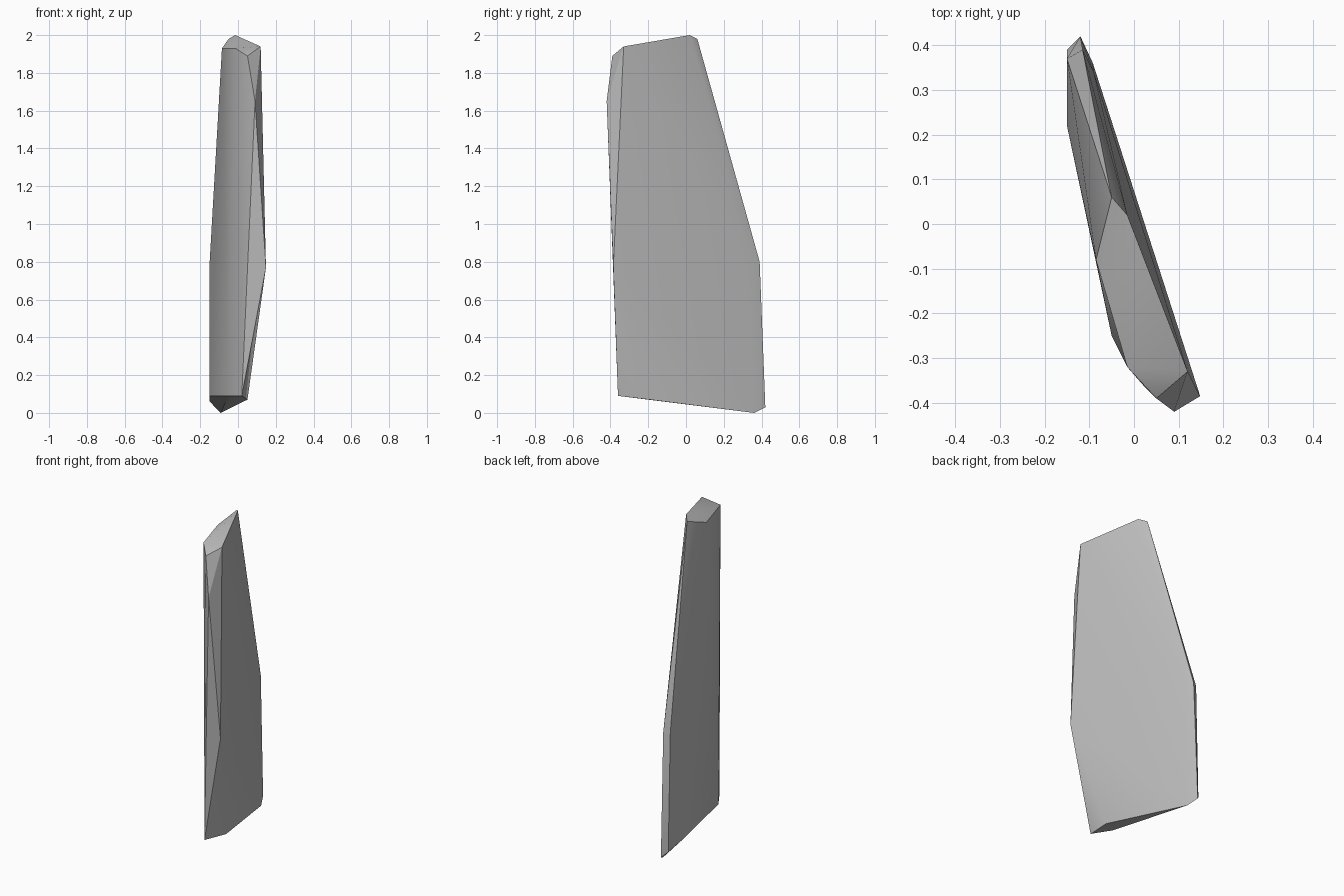
import bpy
import bmesh
import math

cube = bpy.data.objects.get("Cube")
if cube:
    bpy.data.objects.remove(cube, do_unlink=True)


def make_material(name, color):
    mat = bpy.data.materials.new(name)
    mat.use_nodes = True
    mat.diffuse_color = color
    mat.node_tree.nodes["Principled BSDF"].inputs["Base Color"].default_value = color
    return mat


def make_hull(name, corners, mat):
    """Convex chipped stone wrapped around a few corner points."""
    bm = bmesh.new()
    for corner in corners:
        bm.verts.new(corner)
    result = bmesh.ops.convex_hull(bm, input=bm.verts)
    unused = {e for e in result["geom_interior"] + result["geom_unused"]
              if isinstance(e, bmesh.types.BMVert)}
    bmesh.ops.delete(bm, geom=list(unused), context="VERTS")
    # merge the nearly flat triangles into broad facets
    bmesh.ops.dissolve_limit(bm, angle_limit=math.radians(1),
                             verts=bm.verts, edges=bm.edges)
    bmesh.ops.recalc_face_normals(bm, faces=bm.faces)
    mesh = bpy.data.meshes.new(name)
    bm.to_mesh(mesh)
    bm.free()
    mesh.materials.append(mat)
    obj = bpy.data.objects.new(name, mesh)
    bpy.context.collection.objects.link(obj)
    return obj


# sloping top facet
top_facet = [(-.05, .06, 1.98), (-.015, .02, 2), (.12, -.33, 1.94),
             (.05, -.39, 1.89), (-.015, -.32, 1.93), (-.085, -.08, 1.93)]

# leading edge, bulging forward
front_edge = [(.09, -.42, 1.65), (.148, -.385, .77)]

# shoulder where the back starts to taper
back_shoulder = [(-.15, .37, .8), (-.115, .39, .8), (-.09, .34, .8),
                 (-.15, .22, .8)]

# sloping underside
base_facet = [(.02, -.36, .09), (.05, -.19, .07), (-.05, -.25, .09),
              (-.15, .22, .09), (-.15, .39, .06), (-.12, .42, .03),
              (-.092, .36, 0)]

stone = make_material("stone grey", (0.5, 0.5, 0.5, 1))
slab = make_hull("stone_slab", top_facet + front_edge + back_shoulder + base_facet, stone)

# soft shading across the gentle bends, crisp on the chipped edges
bpy.ops.object.select_all(action="DESELECT")
slab.select_set(True)
bpy.context.view_layer.objects.active = slab
bpy.ops.object.shade_smooth_by_angle(angle=math.radians(30))
